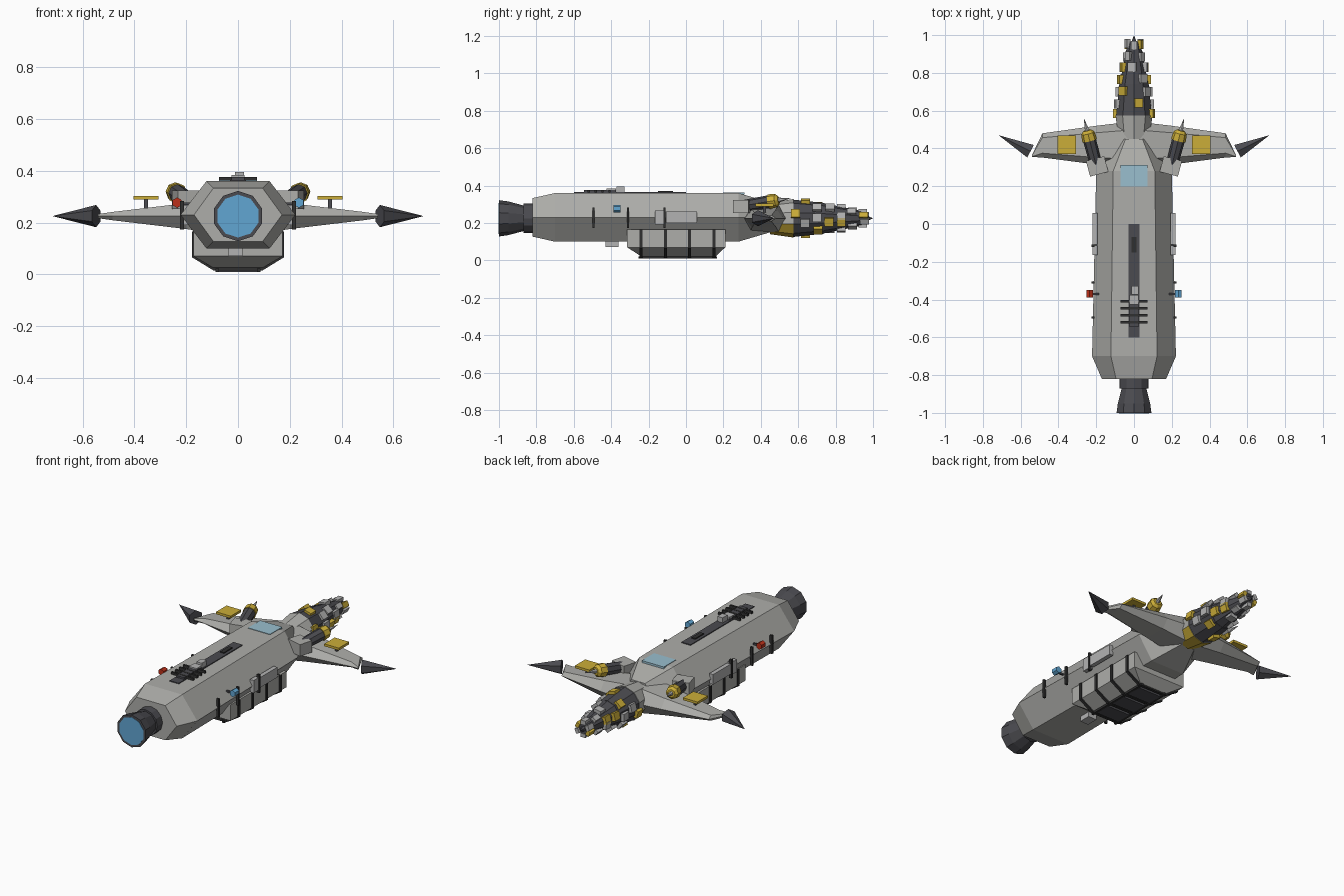
import bpy, bmesh, math
from mathutils import Vector, Matrix

cube = bpy.data.objects.get("Cube")
if cube:
    bpy.data.objects.remove(cube, do_unlink=True)


def material(name, r, g, b):
    m = bpy.data.materials.new(name)
    m.use_nodes = True
    m.diffuse_color = (r, g, b, 1)
    m.node_tree.nodes["Principled BSDF"].inputs["Base Color"].default_value = (r, g, b, 1)
    return m


GREY = material("hull grey", .42, .42, .40)
PALE = material("panel grey", .45, .45, .45)
DARK = material("dark metal", .07, .07, .08)
BLACK = material("strap black", .03, .03, .03)
YELLOW = material("yellow", .6, .42, .04)
BLUE = material("engine blue", .12, .38, .65)
GLASS = material("window blue", .32, .52, .62)
RED = material("red light", .5, .03, .01)
AXIS = .225  # height of the ship's centre line


def finish(bm, name, *mats):
    bmesh.ops.recalc_face_normals(bm, faces=bm.faces)
    me = bpy.data.meshes.new(name)
    bm.to_mesh(me)
    bm.free()
    for m in mats:
        me.materials.append(m)
    ob = bpy.data.objects.new(name, me)
    bpy.context.collection.objects.link(ob)
    return ob


def loft(name, mat, rings):
    """Skin a run of equal-length point rings and cap both ends."""
    bm = bmesh.new()
    rows = [[bm.verts.new(p) for p in ring] for ring in rings]
    n = len(rows[0])
    for a, b in zip(rows, rows[1:]):
        for i in range(n):
            bm.faces.new((a[i], a[(i + 1) % n], b[(i + 1) % n], b[i]))
    bm.faces.new(rows[0])
    bm.faces.new(rows[-1])
    return finish(bm, name, mat)


def box(name, mat, centre, size, rot=None):
    bm = bmesh.new()
    bmesh.ops.create_cube(bm, size=1)
    m = Matrix.Translation(centre) @ (rot or Matrix()) @ Matrix.Diagonal((*size, 1))
    bmesh.ops.transform(bm, matrix=m, verts=bm.verts)
    return finish(bm, name, mat)


def tube(name, mat, p0, p1, r0, r1, n=8):
    """Straight or tapered cylinder between two points."""
    p0, p1 = Vector(p0), Vector(p1)
    d = p1 - p0
    bm = bmesh.new()
    bmesh.ops.create_cone(bm, cap_ends=True, segments=n, radius1=r0, radius2=r1, depth=d.length)
    m = Matrix.Translation((p0 + p1) / 2) @ d.to_track_quat('Z', 'Y').to_matrix().to_4x4()
    bmesh.ops.transform(bm, matrix=m, verts=bm.verts)
    return finish(bm, name, mat)


# Hexagonal hull, tapered at both ends
def hexagon(y, w, top, h):
    pts = [(w, 0), (top, h), (-top, h), (-w, 0), (-top, -h), (top, -h)]
    return [(x, y, AXIS + .005 + z) for x, z in pts]


loft("hull", GREY, [hexagon(-.82, .17, .095, .103), hexagon(-.7, .222, .122, .13),
                    hexagon(.28, .2, .11, .13), hexagon(.45, .09, .045, .08)])

# Engine bell
tube("engine_collar", DARK, (0, -.87, AXIS), (0, -.81, AXIS), .078, .078, 12)
tube("engine_throat", DARK, (0, -.95, AXIS), (0, -.86, AXIS), .09, .066, 10)
tube("engine_bell", DARK, (0, -1, AXIS), (0, -.95, AXIS), .097, .09, 10)
tube("engine_glow", BLUE, (0, -1.002, AXIS), (0, -.99, AXIS), .083, .083, 10)

# Belly container, chamfered at its lower edge
def rect(w, y0, y1, z):
    return [(w, y0, z), (w, y1, z), (-w, y1, z), (-w, y0, z)]


loft("belly_container", GREY, [rect(.172, -.315, .21, .165), rect(.172, -.315, .21, .07),
                               rect(.09, -.24, .16, .022)])
for y in (-.24, -.11, .02, .15):
    outer = [(.178, .165), (.178, .066), (.093, .014), (-.093, .014), (-.178, .066), (-.178, .165)]
    loft("cross_strap", BLACK, [[(x, y + s, z) for x, z in outer] for s in (-.008, .008)])
for x in (-.08, .08):
    box("long_strap", BLACK, (x, -.045, .016), (.014, .42, .012))
for y in (-.175, -.045, .085):
    box("belly_plate", DARK, (0, y, .016), (.15, .095, .012))
box("belly_hatch", PALE, (-.01, -.395, .088), (.055, .07, .035))

# Spine rail, cross bars, sensor and window
box("spine_rail", DARK, (0, -.3, .361), (.06, .6, .008))
box("spine_slot", BLACK, (0, -.11, .367), (.025, .08, .008))
for i in range(4):
    box("spine_bar", BLACK, (0, -.52 + i * .037, .37), (.145, .012, .014))
box("spine_block", DARK, (0, -.46, .368), (.05, .17, .016))
box("sensor", PALE, (.005, -.35, .376), (.035, .045, .038))
box("sensor_arm", PALE, (0, -.4, .372), (.05, .05, .024))
box("window", GLASS, (0, .255, .357), (.145, .115, .012))

# Details repeated on both sides
for s, side, lamp in ((1, "left", BLUE), (-1, "right", RED)):
    for y in (-.495, -.31, -.115):
        box(side + "_hull_strip", BLACK, (s * .216, y, AXIS + .004), (.016, .012, .11))
    box(side + "_long_panel", PALE, (s * .207, -.025, AXIS + .005), (.025, .165, .06))
    box(side + "_short_panel", PALE, (s * .207, -.14, AXIS + .003), (.025, .05, .075))
    tube(side + "_lamp", lamp, (s * .235, -.388, .277), (s * .235, -.35, .277), .02, .02, 6)
    box(side + "_lamp_stem", DARK, (s * .21, -.37, .272), (.05, .01, .01))

    # Wing with a pointed leading and trailing edge
    def section(x, y0, y1, t):
        e = (y1 - y0) * .18
        pts = [(y0, 0), (y0 + e, t), (y1 - e, t), (y1, 0), (y1 - e, -t), (y0 + e, -t)]
        return [(s * x, y, AXIS + z) for y, z in pts]
    bm_tip = section(.51, .36, .42, .012)
    loft(side + "_wing", GREY, [section(.03, .3, .54, .075), section(.2, .315, .52, .05),
                                section(.485, .352, .48, .016),
                                [(s * .54, y, z) for (_, y, z) in section(.54, .355, .365, .008)]])
    box(side + "_wing_plate", YELLOW, (s * .356, .42, .296), (.096, .098, .014))
    box(side + "_plate_post", DARK, (s * .356, .42, .267), (.015, .015, .05))
    tube(side + "_wing_spike", DARK, (s * .548, .385, AXIS), (s * .717, .47, AXIS), .043, 0, 6)

    # Angled thruster pod
    base, aim = Vector((s * .195, .29, .288)), Vector((s * .25, .96, .16)).normalized()
    at = lambda d: base + aim * d
    rot = Matrix.Rotation(-s * .26, 4, 'Z')
    box(side + "_pod_mount", GREY, base + Vector((0, .015, 0)), (.1, .085, .07), rot)
    tube(side + "_pod_body", DARK, at(.03), at(.17), .032, .035, 8)
    tube(side + "_pod_ring", YELLOW, at(.16), at(.2), .04, .036, 8)
    tube(side + "_pod_cap", YELLOW, at(.2), at(.215), .036, .022, 8)
    tube(side + "_pod_needle", PALE, at(.2), at(.285), .016, 0, 6)

# Tail collar, yellow on its underside
collar = tube("tail_collar", GREY, (0, .45, AXIS), (0, .575, AXIS), .085, .103, 10)
collar.data.materials.append(YELLOW)
for f in collar.data.polygons:
    f.material_index = 1 if f.normal.z < -.15 else 0
tube("tail_neck", DARK, (0, .43, AXIS), (0, .46, AXIS), .07, .07, 8)

# Tapering tail cone with a small point
tube("tail_cone", DARK, (0, .57, AXIS), (0, .74, AXIS), .1, .082, 10)
tube("tail_cone_end", DARK, (0, .74, AXIS), (0, .965, AXIS), .08, .034, 10)
tube("tail_point", DARK, (0, .96, AXIS), (0, 1, AXIS), .018, 0, 6)

# Plates scattered round the cone: distance along, angle, colour
plates = [(.585, 75, YELLOW), (.64, 15, YELLOW), (.635, -75, PALE), (.7, 50, PALE),
          (.705, -42, YELLOW), (.765, -75, YELLOW), (.77, 40, PALE), (.83, -10, PALE),
          (.83, -72, YELLOW), (.885, 50, PALE), (.89, -35, PALE), (.945, 0, PALE),
          (.95, 65, YELLOW), (.955, -65, PALE), (.7, 88, PALE), (.83, 80, PALE)]
for y, deg, mat in plates:
    r = .1 - (y - .57) * .1 if y < .74 else .08 - (y - .74) * .2
    for turn in (0, 180):
        rot = Matrix.Rotation(math.radians(deg + turn), 4, 'Y')
        centre = Vector((0, y, AXIS)) + rot @ Vector((0, 0, r))
        w = .045 if y < .85 else .03
        box("cone_plate", mat, centre, (w, .048, .022), rot)
